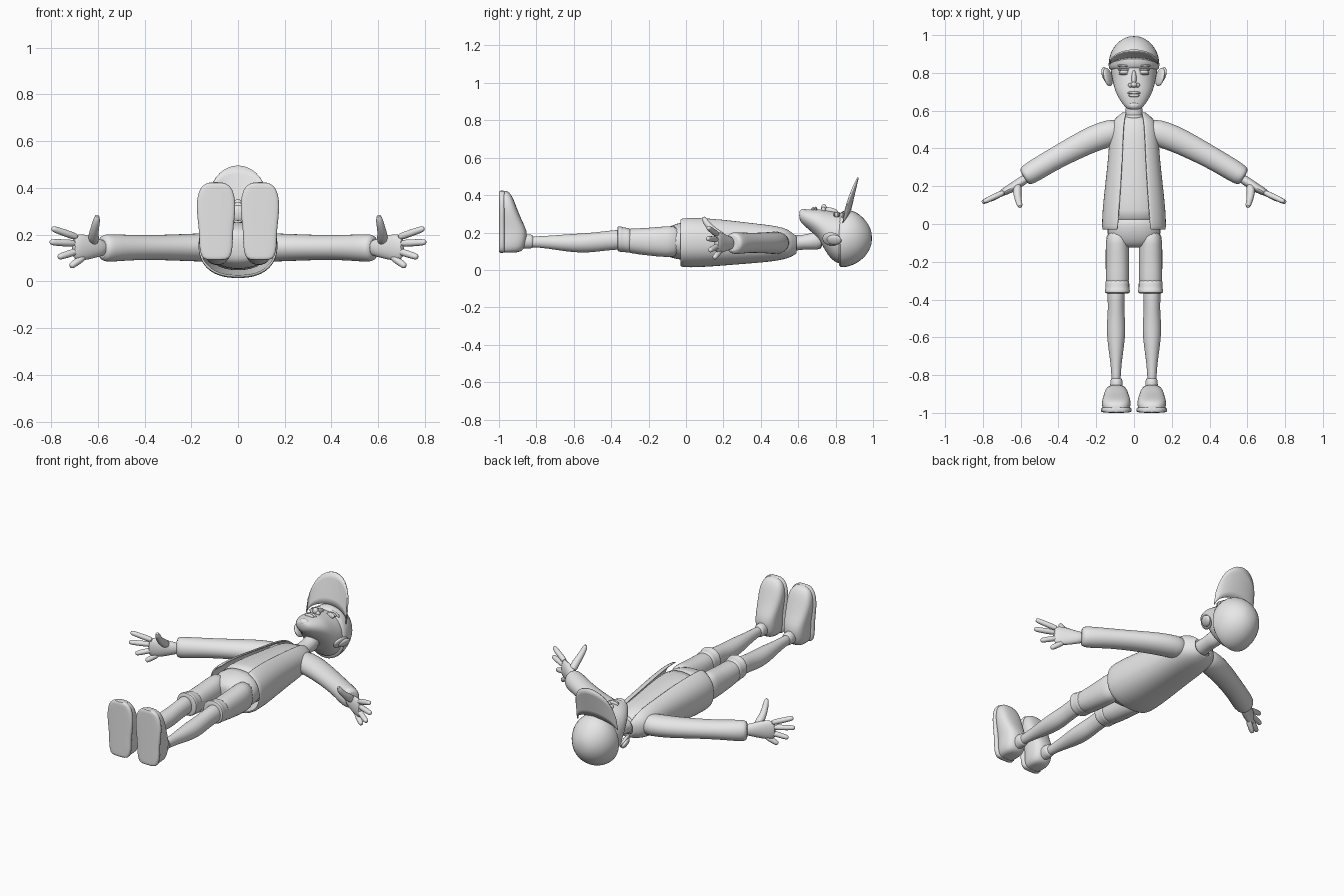
import bpy
import bmesh
from math import sin, cos, pi, asin, copysign
from mathutils import Vector, Matrix, Euler

cube = bpy.data.objects.get("Cube")
if cube:
    bpy.data.objects.remove(cube, do_unlink=True)

grey = bpy.data.materials.new("plain grey")
grey.use_nodes = True
grey.diffuse_color = (0.8, 0.8, 0.8, 1)
shader = next(n for n in grey.node_tree.nodes if n.type == 'BSDF_PRINCIPLED')
shader.inputs["Base Color"].default_value = grey.diffuse_color

X, Y, Z = Vector((1, 0, 0)), Vector((0, 1, 0)), Vector((0, 0, 1))


def finish(name, bm, mirror=False, thickness=0, smooth_levels=1):
    """Turn a bmesh into a smooth shaded object with its modifiers."""
    bmesh.ops.recalc_face_normals(bm, faces=bm.faces)
    mesh = bpy.data.meshes.new(name)
    bm.to_mesh(mesh)
    bm.free()
    mesh.materials.append(grey)
    obj = bpy.data.objects.new(name, mesh)
    bpy.context.collection.objects.link(obj)
    bpy.ops.object.select_all(action='DESELECT')
    obj.select_set(True)
    bpy.context.view_layer.objects.active = obj
    bpy.ops.object.shade_smooth_by_angle(angle=1.0)
    if mirror:
        obj.modifiers.new("mirror", 'MIRROR')
    if thickness:
        solid = obj.modifiers.new("thickness", 'SOLIDIFY')
        solid.thickness = thickness
        solid.offset = 0
    if smooth_levels:
        sub = obj.modifiers.new("smooth", 'SUBSURF')
        sub.levels = sub.render_levels = smooth_levels
    return obj


def power(value, exponent):
    return copysign(abs(value) ** exponent, value)


def bridge(bm, rings, closed=True):
    """Skin neighbouring rings of vertices with quads."""
    for a, b in zip(rings, rings[1:]):
        count = len(a)
        for i in range(count if closed else count - 1):
            j = (i + 1) % count
            bm.faces.new((a[i], a[j], b[j], b[i]))


def loft(name, sections, mirror=False, squareness=1.0, segments=16):
    """Skin closed sections, each (centre, side vector, up vector)."""
    bm = bmesh.new()
    rings = []
    for centre, side, up in sections:
        angles = [2 * pi * i / segments for i in range(segments)]
        rings.append([bm.verts.new(centre + side * power(cos(t), squareness)
                                   + up * power(sin(t), squareness)) for t in angles])
    bridge(bm, rings)
    bm.faces.new(rings[0])
    bm.faces.new(rings[-1])
    return finish(name, bm, mirror)


def body(name, x, rows, mirror=False, squareness=1.0):
    """Loft along the body; rows are (y, half width, low z, high z)."""
    loft(name, [(Vector((x, y, (lo + hi) / 2)), X * w, Z * (hi - lo) / 2)
                for y, w, lo, hi in rows], mirror, squareness)


def limb(name, rows, segments=12):
    """Mirrored loft following a path; rows are (point, side radius, z radius)."""
    points = [Vector(r[0]) for r in rows]
    sections = []
    for i, (_, a, b) in enumerate(rows):
        along = (points[min(i + 1, len(rows) - 1)] - points[max(i - 1, 0)]).normalized()
        side = along.cross(Z).normalized()
        sections.append((points[i], side * a, side.cross(along) * b))
    loft(name, sections, mirror=True, segments=segments)


def ball(name, place, size, turn=(0, 0, 0), mirror=False):
    bm = bmesh.new()
    shape = Matrix.LocRotScale(Vector(place), Euler(turn), Vector(size))
    bmesh.ops.create_uvsphere(bm, u_segments=20, v_segments=12, radius=1, matrix=shape)
    finish(name, bm, mirror, smooth_levels=0)


# Head and neck
body("head", 0, [
    (.605, .025, .275, .312), (.615, .045, .25, .322), (.645, .07, .225, .325),
    (.69, .096, .185, .327), (.725, .108, .14, .325), (.76, .117, .07, .32),
    (.8, .125, .035, .312), (.84, .128, .025, .308), (.9, .11, .05, .28)])
body("neck", 0, [(.54, .055, .09, .19), (.59, .045, .105, .185),
                 (.66, .042, .11, .19), (.74, .05, .1, .23)])

# Face
ball("eye", (.052, .805, .292), (.027, .014, .016), mirror=True)
ball("upper_eyelid", (.052, .816, .295), (.032, .007, .014), mirror=True)
ball("lower_eyelid", (.052, .794, .294), (.029, .005, .014), mirror=True)
ball("eyebrow", (.054, .838, .29), (.036, .008, .016), (0, .3, 0), True)
ball("nose_bridge", (0, .77, .314), (.013, .045, .02), (-.2, 0, 0))
ball("nose_tip", (0, .737, .332), (.017, .015, .02))
ball("nostril", (.018, .735, .322), (.013, .012, .014), mirror=True)
ball("upper_lip", (0, .694, .324), (.036, .008, .014))
ball("lower_lip", (0, .68, .322), (.03, .009, .015))
ball("chin", (0, .628, .305), (.033, .022, .022))

# Ears
ball("ear", (.138, .778, .165), (.014, .05, .04), (0, .5, -.25), True)
ball("ear_rim", (.152, .792, .16), (.014, .04, .03), (0, .5, -.25), True)

# Cap dome and arched brim
body("cap_dome", 0, [
    (.815, .128, .025, .295), (.82, .137, .01, .31), (.86, .139, .01, .328),
    (.91, .127, .03, .315), (.95, .1, .06, .28), (.98, .064, .1, .24),
    (.995, .025, .145, .195)])
bm = bmesh.new()
rows = []
for k in range(6):
    v = k / 5
    row = []
    for i in range(21):
        t = pi * i / 20
        s = abs(sin(t))
        inner, outer = .25 + .065 * s, .25 + .245 * s ** .65
        row.append(bm.verts.new((.132 * cos(t), .838 + .04 * s + .042 * v * s,
                                 inner + (outer - inner) * v)))
    rows.append(row)
bridge(bm, rows, closed=False)
bmesh.ops.remove_doubles(bm, verts=bm.verts, dist=.0005)
finish("cap_brim", bm, thickness=.008, smooth_levels=0)

# Shirt and its neckband
body("shirt", 0, [
    (.0, .14, .05, .262), (.06, .142, .045, .268), (.2, .13, .045, .262),
    (.35, .112, .055, .245), (.45, .105, .065, .235), (.52, .095, .08, .22),
    (.555, .075, .085, .2), (.575, .05, .1, .188)], squareness=.85)
body("neckband", 0, [(.55, .056, .085, .2), (.572, .056, .09, .197),
                     (.58, .05, .1, .19)])

# Open jacket: half an arc from the front edge round to the spine, mirrored
bm = bmesh.new()
rings = []
for y, w, lo, hi, gap in [
        (-.03, .162, .025, .282, .085), (-.02, .166, .018, .288, .084),
        (.07, .163, .018, .288, .078), (.2, .149, .028, .276, .068),
        (.35, .132, .04, .256, .06), (.45, .126, .048, .244, .056),
        (.52, .118, .06, .23, .052), (.555, .1, .072, .212, .048),
        (.578, .068, .085, .195, .043), (.59, .056, .092, .188, .04)]:
    bulge = .85
    start = asin((gap / w) ** (1 / bulge))
    ring = []
    for i in range(15):
        t = start + (pi - start) * i / 14
        ring.append(bm.verts.new((w * abs(sin(t)) ** bulge, y,
                                  (lo + hi) / 2 + (hi - lo) / 2 * power(cos(t), bulge))))
    ring[-1].co.x = 0
    rings.append(ring)
bridge(bm, rings, closed=False)
finish("jacket", bm, mirror=True, thickness=.01)

# Sleeves
limb("sleeve", [
    ((.05, .5, .145), .055, .055), ((.12, .485, .145), .074, .063),
    ((.21, .455, .145), .071, .06), ((.32, .4, .145), .065, .055),
    ((.44, .335, .145), .059, .054), ((.53, .28, .143), .06, .06),
    ((.57, .256, .143), .055, .06), ((.585, .247, .143), .045, .05)], 16)

# Hands
limb("palm", [
    ((.56, .25, .143), .026, .032), ((.6, .222, .143), .026, .04),
    ((.64, .196, .145), .025, .055), ((.68, .174, .146), .022, .06),
    ((.71, .158, .148), .016, .05)])
fingers = {
    "index_finger": ((.68, .172, .186), (.797, .117, .227)),
    "middle_finger": ((.69, .168, .162), (.805, .113, .168)),
    "ring_finger": ((.68, .174, .132), (.77, .125, .103)),
    "little_finger": ((.655, .186, .108), (.718, .15, .063))}
for name, (base, tip) in fingers.items():
    a, b = Vector(base), Vector(tip)
    limb(name, [(a, .017, .017), (a.lerp(b, .5), .016, .016), (a.lerp(b, .85), .015, .015),
                (a.lerp(b, .96), .012, .012), (b, .006, .006)], 10)
limb("thumb", [
    ((.615, .21, .165), .025, .025), ((.62, .165, .195), .024, .024),
    ((.612, .125, .23), .018, .018), ((.605, .102, .262), .017, .017),
    ((.602, .09, .285), .009, .009)], 10)

# Shorts with turned cuffs
body("shorts_hips", 0, [
    (.06, .14, .05, .262), (-.02, .146, .05, .258), (-.08, .14, .062, .24),
    (-.115, .11, .08, .215), (-.125, .06, .11, .19)], squareness=.9)
body("shorts_leg", .088, [
    (-.03, .055, .07, .24), (-.1, .064, .065, .236), (-.2, .063, .075, .226),
    (-.3, .063, .088, .222), (-.34, .06, .1, .22)], True, .9)
body("shorts_cuff", .088, [
    (-.29, .058, .095, .215), (-.305, .066, .088, .228), (-.335, .063, .096, .226),
    (-.35, .068, .094, .236), (-.366, .067, .098, .235), (-.368, .056, .11, .22)], True, .9)

# Bare legs and socks
body("leg", .095, [
    (-.3, .045, .11, .215), (-.38, .047, .107, .215), (-.45, .043, .1, .206),
    (-.52, .05, .091, .198), (-.6, .05, .092, .194), (-.7, .035, .107, .186),
    (-.78, .025, .12, .18), (-.87, .025, .12, .18)], True)
body("sock", .093, [(-.815, .027, .118, .184), (-.825, .033, .114, .19),
                    (-.86, .034, .113, .192), (-.91, .036, .11, .195)], True)

# Shoes: lofted from heel to toe; rows are (z, half width, top y)
shoe = [(.092, .035, -.9), (.103, .058, -.868), (.15, .067, -.852), (.205, .066, -.845),
        (.26, .073, -.875), (.32, .079, -.9), (.37, .074, -.918), (.405, .058, -.935),
        (.424, .028, -.955)]
floor = -1
loft("shoe_upper", [(Vector((.094, (top + floor) / 2, z)), X * w, Y * (top - floor) / 2)
                    for z, w, top in shoe], True, .75)
loft("shoe_sole", [(Vector((.094, floor + .016, .255 + (z - .255) * 1.01)),
                    X * (w + .006), Y * .016) for z, w, top in shoe], True, .5)
